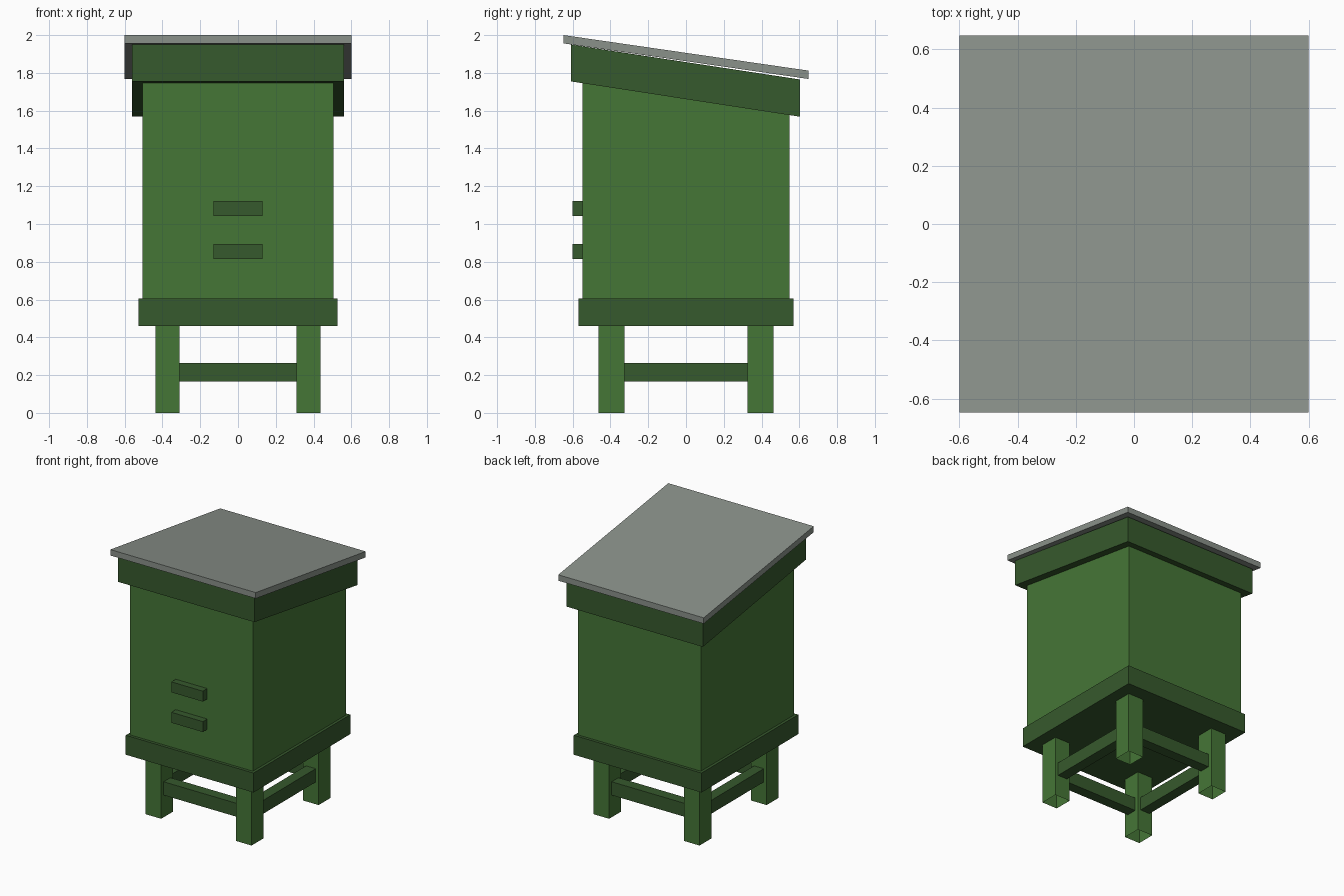
import bpy
import bmesh

if "Cube" in bpy.data.objects:
    bpy.data.objects.remove(bpy.data.objects["Cube"])


def material(name, rgb):
    m = bpy.data.materials.new(name)
    m.diffuse_color = (*rgb, 1.0)
    m.use_nodes = True
    m.node_tree.nodes["Principled BSDF"].inputs["Base Color"].default_value = m.diffuse_color
    return m


green = material("leaf green paint", (0.060, 0.181, 0.037))
dark = material("dark green trim", (0.037, 0.100, 0.026))
grey = material("grey roof sheet", (0.255, 0.285, 0.255))


def block(name, mat, x, y, bottom, top, open_bottom=False):
    """Box over ranges x and y; bottom and top are (front z, back z), so they may slope."""
    bm = bmesh.new()
    bmesh.ops.create_cube(bm, size=2)
    for v in bm.verts:
        i, j = int(v.co.x > 0), int(v.co.y > 0)
        v.co = (x[i], y[j], (top if v.co.z > 0 else bottom)[j])
    if open_bottom:
        low = [f for f in bm.faces if all(abs(v.co.z - bottom[0]) < 1e-5 for v in f.verts)]
        bmesh.ops.delete(bm, geom=low, context='FACES_ONLY')
    mesh = bpy.data.meshes.new(name)
    bm.to_mesh(mesh)
    bm.free()
    mesh.materials.append(mat)
    ob = bpy.data.objects.new(name, mesh)
    bpy.context.collection.objects.link(ob)
    return ob


def span(centre, half):
    return (centre - half, centre + half)


def level(z):
    return (z, z)


# Stand: four legs with open feet
LX, LY = 0.373, 0.395
for sy, depth in ((-1, "front"), (1, "back")):
    for sx, side in ((-1, "left"), (1, "right")):
        block(f"{depth}_{side}_leg", green, span(sx * LX, 0.064), span(sy * LY, 0.069),
              level(0), level(0.46), open_bottom=True)

# Stretchers between the legs
for s, a, b in ((-1, "front", "left"), (1, "back", "right")):
    block(f"{a}_stretcher", dark, span(0, 0.31), span(s * LY, 0.04), level(0.165), level(0.265))
    block(f"{b}_stretcher", dark, span(s * LX, 0.04), span(0, 0.327), level(0.165), level(0.265))

# Floor board and hive body with sloping top
block("floor_board", dark, span(0, 0.527), span(0, 0.57), level(0.46), level(0.605))
block("hive_body", green, span(0, 0.506), span(0, 0.548), level(0.605), (1.80, 1.63))

# Two entrance ledges on the front
for name, z in (("lower_entrance", 0.855), ("upper_entrance", 1.082)):
    block(name, dark, span(0, 0.13), (-0.60, -0.545), level(z - 0.039), level(z + 0.039))

# Sloping lid band and roof sheet
block("lid_band", dark, span(0, 0.562), span(-0.003, 0.607), (1.755, 1.568), (1.95, 1.765))
block("roof_sheet", grey, span(0, 0.60), span(0, 0.648), (1.956, 1.768), (2.0, 1.812))
